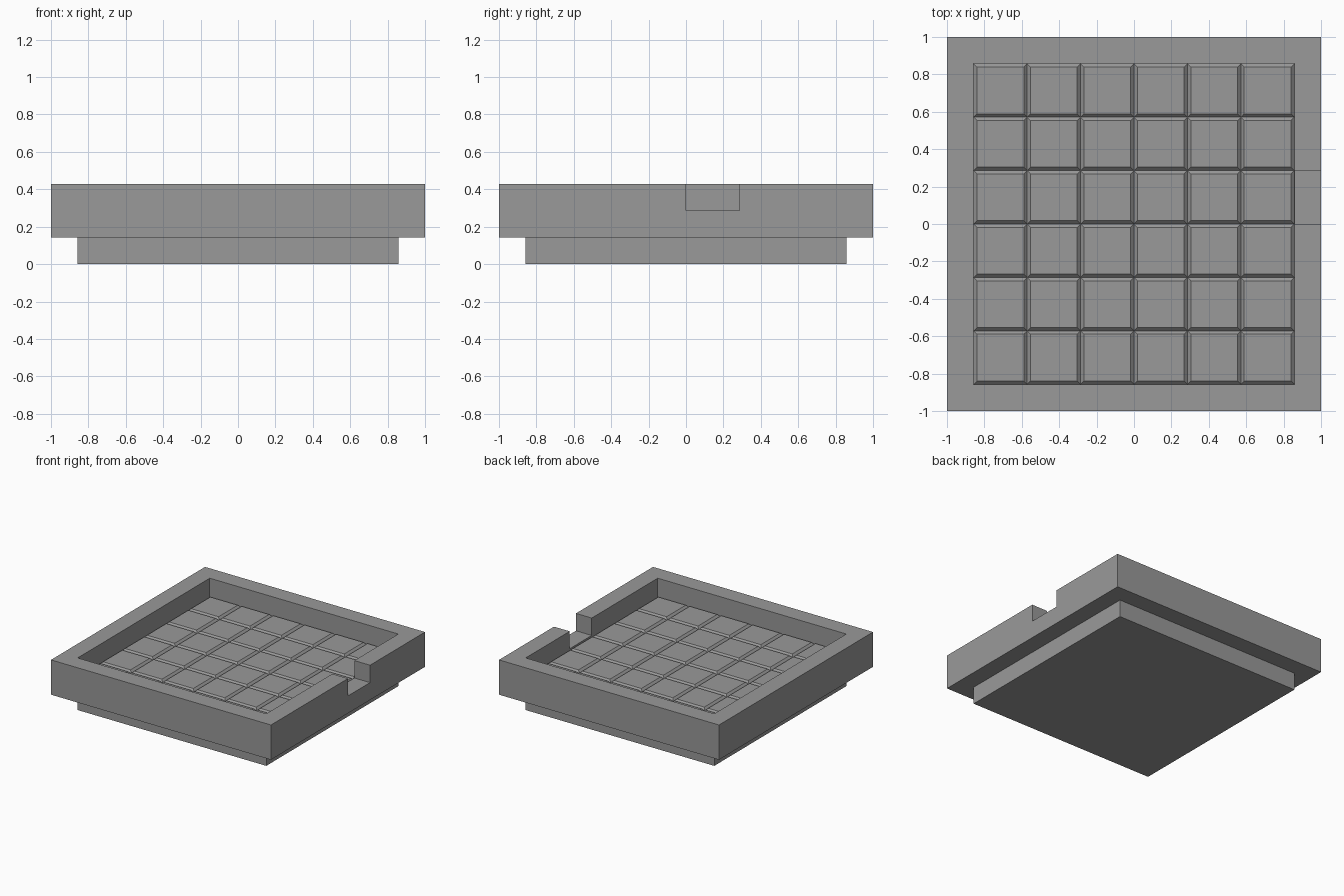
import bpy, bmesh

if "Cube" in bpy.data.objects:
    bpy.data.objects.remove(bpy.data.objects["Cube"])

U = 1 / 7                 # module: the tray is 14 x 14 x 3 modules
BEVEL = 0.018             # tile chamfer width and depth
TOP = 2 * U               # level of the tile tops and of the notch
N = 6                     # tiles per side

grey = bpy.data.materials.new("mid grey")
grey.diffuse_color = (0.32, 0.32, 0.32, 1)
grey.use_nodes = True
grey.node_tree.nodes["Principled BSDF"].inputs["Base Color"].default_value = grey.diffuse_color


def finish(bm, name):
    mesh = bpy.data.meshes.new(name)
    bmesh.ops.recalc_face_normals(bm, faces=bm.faces)
    bm.to_mesh(mesh)
    bm.free()
    mesh.materials.append(grey)
    obj = bpy.data.objects.new(name, mesh)
    bpy.context.collection.objects.link(obj)
    return obj


def square(bm, cx, cy, r, z):
    return [bm.verts.new((cx + sx * r, cy + sy * r, z))
            for sx, sy in ((-1, -1), (1, -1), (1, 1), (-1, 1))]


def bridge(bm, a, b):
    for i in range(4):
        j = (i + 1) % 4
        bm.faces.new((a[i], a[j], b[j], b[i]))


# Tray: stepped plinth, overhanging rim and sunken floor as one solid
bm = bmesh.new()
profile = [(6 * U, 0), (6 * U, U), (1, U), (1, 3 * U), (6 * U, 3 * U), (6 * U, TOP - BEVEL)]
rings = [square(bm, 0, 0, r, z) for r, z in profile]
for a, b in zip(rings, rings[1:]):
    bridge(bm, a, b)
bm.faces.new(rings[0])
bm.faces.new(rings[-1])
tray = finish(bm, "tray")

# Notch through the right-hand rim
bm = bmesh.new()
lo, hi = [[bm.verts.new((x, y, z)) for x, y in
           ((0.8, 0), (1.1, 0), (1.1, 2 * U), (0.8, 2 * U))] for z in (TOP, 0.6)]
bridge(bm, lo, hi)
bm.faces.new(lo)
bm.faces.new(hi)
cutter = finish(bm, "notch_cutter")
cutter.hide_render = True

mod = tray.modifiers.new("notch", 'BOOLEAN')
mod.operation = 'DIFFERENCE'
mod.solver = 'EXACT'
mod.object = cutter
bpy.context.view_layer.objects.active = tray
bpy.ops.object.modifier_apply(modifier=mod.name)
bpy.data.objects.remove(cutter)

# Floor tiles: grid of chamfered squares meeting in V grooves
bm = bmesh.new()
for i in range(N):
    for j in range(N):
        cx, cy = (2 * i - N + 1) * U, (2 * j - N + 1) * U
        foot = square(bm, cx, cy, U, TOP - BEVEL)
        head = square(bm, cx, cy, U - BEVEL, TOP)
        bridge(bm, foot, head)
        bm.faces.new(foot)
        bm.faces.new(head)
finish(bm, "floor_tiles")
